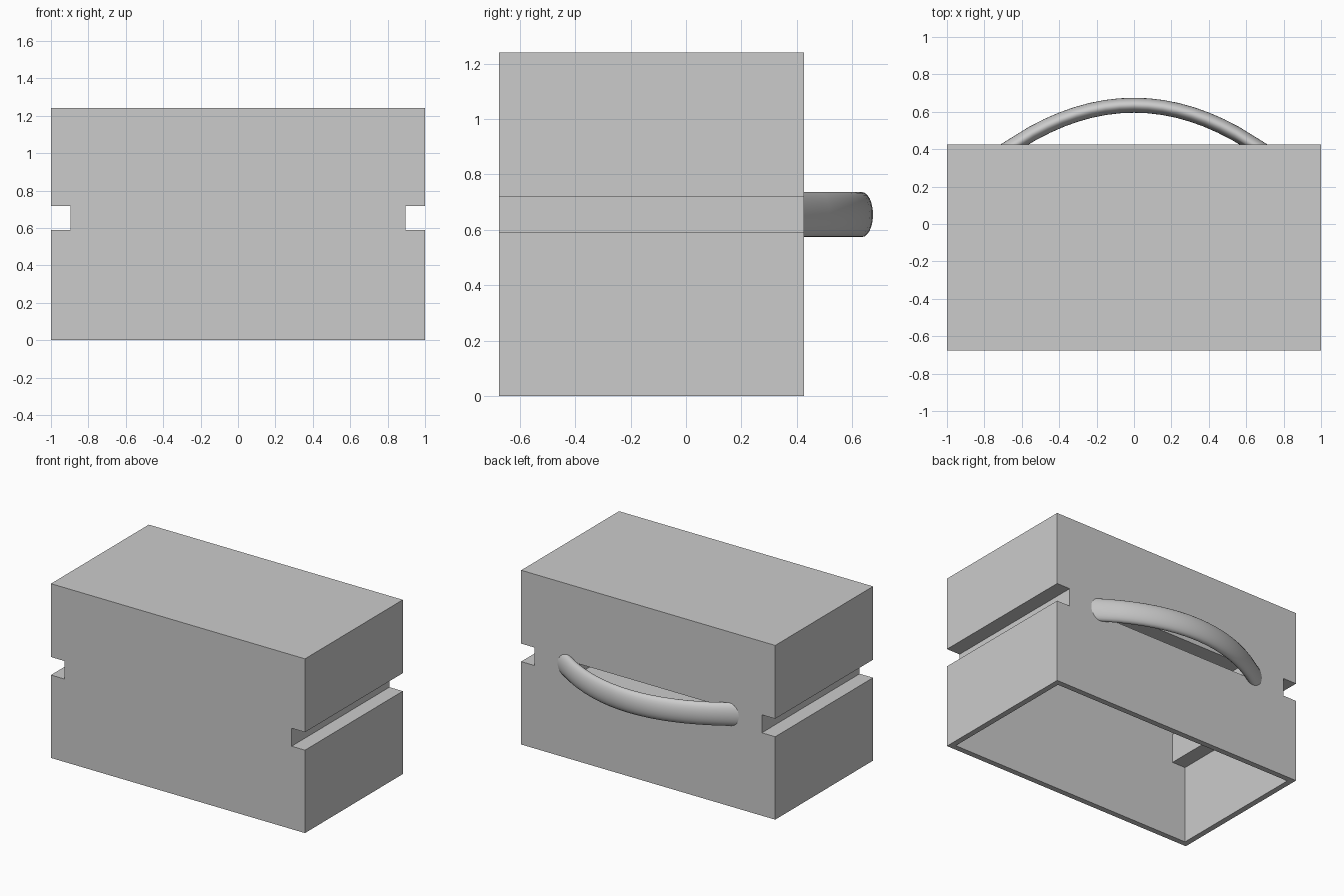
import bpy
import bmesh
import math
from mathutils import Matrix, Vector

if "Cube" in bpy.data.objects:
    bpy.data.objects.remove(bpy.data.objects["Cube"])

WALL = 0.04
FRONT, BACK = -0.675, 0.425
MIDDLE = 0.655

grey = bpy.data.materials.new("plain_grey")
grey.use_nodes = True
colour = (0.6, 0.6, 0.6, 1)
grey.diffuse_color = colour
grey.node_tree.nodes["Principled BSDF"].inputs["Base Color"].default_value = colour


def finish(bm, name):
    bmesh.ops.recalc_face_normals(bm, faces=bm.faces)
    mesh = bpy.data.meshes.new(name)
    bm.to_mesh(mesh)
    bm.free()
    mesh.materials.append(grey)
    obj = bpy.data.objects.new(name, mesh)
    bpy.context.collection.objects.link(obj)
    return obj


def block(name, width, height, y0, y1):
    """Box centred on the handle height, between two depths."""
    bm = bmesh.new()
    place = Matrix.Translation((0, (y0 + y1) / 2, MIDDLE))
    size = Matrix.Diagonal((width, y1 - y0, height, 1))
    bmesh.ops.create_cube(bm, size=1, matrix=place @ size)
    return finish(bm, name)


def grooved_shell(bm, inset):
    """Bottomless block with side grooves; returns its rim corners in order."""
    side, groove = 1 - inset, 0.895 - inset
    low, high, top = 0.59 - inset, 0.718 + inset, 1.24 - inset
    half = [(side, 0), (side, low), (groove, low),
            (groove, high), (side, high), (side, top)]
    profile = half + [(-x, z) for x, z in reversed(half)]
    front, back = [[bm.verts.new((x, y, z)) for x, z in profile]
                   for y in (FRONT + inset, BACK - inset)]
    bm.faces.new(front)
    bm.faces.new(back)
    for i in range(len(profile) - 1):
        bm.faces.new((front[i], front[i + 1], back[i + 1], back[i]))
    return [front[0], back[0], back[-1], front[-1]]


# Hollow body: outer and inner shells joined by a rim around the open bottom
bm = bmesh.new()
outer = grooved_shell(bm, 0)
inner = grooved_shell(bm, WALL)
for i in range(4):
    k = (i + 1) % 4
    bm.faces.new((outer[i], outer[k], inner[k], inner[i]))
body = finish(bm, "hollow_body")

# Finger slot behind the handle, with a thin housing inside the body
housing = block("slot_housing", 1.16, 0.12, BACK - 0.19, BACK - 0.01)
cutter = block("slot_cutter", 1.12, 0.08, BACK - 0.17, BACK + 0.02)
cutter.hide_render = True
cutter.hide_set(True)
for obj in (body, housing):
    cut = obj.modifiers.new("slot", "BOOLEAN")
    cut.operation = "DIFFERENCE"
    cut.solver = "EXACT"
    cut.object = cutter

# Back handle: flattened oval section swept along a shallow arch
STEPS, SIDES, REACH = 16, 24, 0.62
bm = bmesh.new()
rings = []
for i in range(STEPS + 1):
    x = REACH * (2 * i / STEPS - 1)
    centre = Vector((x, 0.635 - 0.21 * (x / 0.64) ** 2, MIDDLE))
    tangent = Vector((1, -0.42 * x / 0.64 ** 2, 0)).normalized()
    normal = Vector((-tangent.y, tangent.x, 0))
    ring = []
    for j in range(SIDES):
        a = math.tau * j / SIDES
        p = centre + normal * 0.04 * math.cos(a) + Vector((0, 0, 0.081 * math.sin(a)))
        if i in (0, STEPS):  # slide the end sections flush into the back wall
            p += tangent * ((BACK - 0.015 - p.y) / tangent.y)
        ring.append(bm.verts.new(p))
    rings.append(ring)
for a, b in zip(rings, rings[1:]):
    for j in range(SIDES):
        k = (j + 1) % SIDES
        bm.faces.new((a[j], a[k], b[k], b[j]))
bm.faces.new(rings[0])
bm.faces.new(rings[-1])
handle = finish(bm, "back_handle")
bpy.ops.object.select_all(action="DESELECT")
handle.select_set(True)
bpy.context.view_layer.objects.active = handle
bpy.ops.object.shade_smooth_by_angle(angle=math.radians(40))
